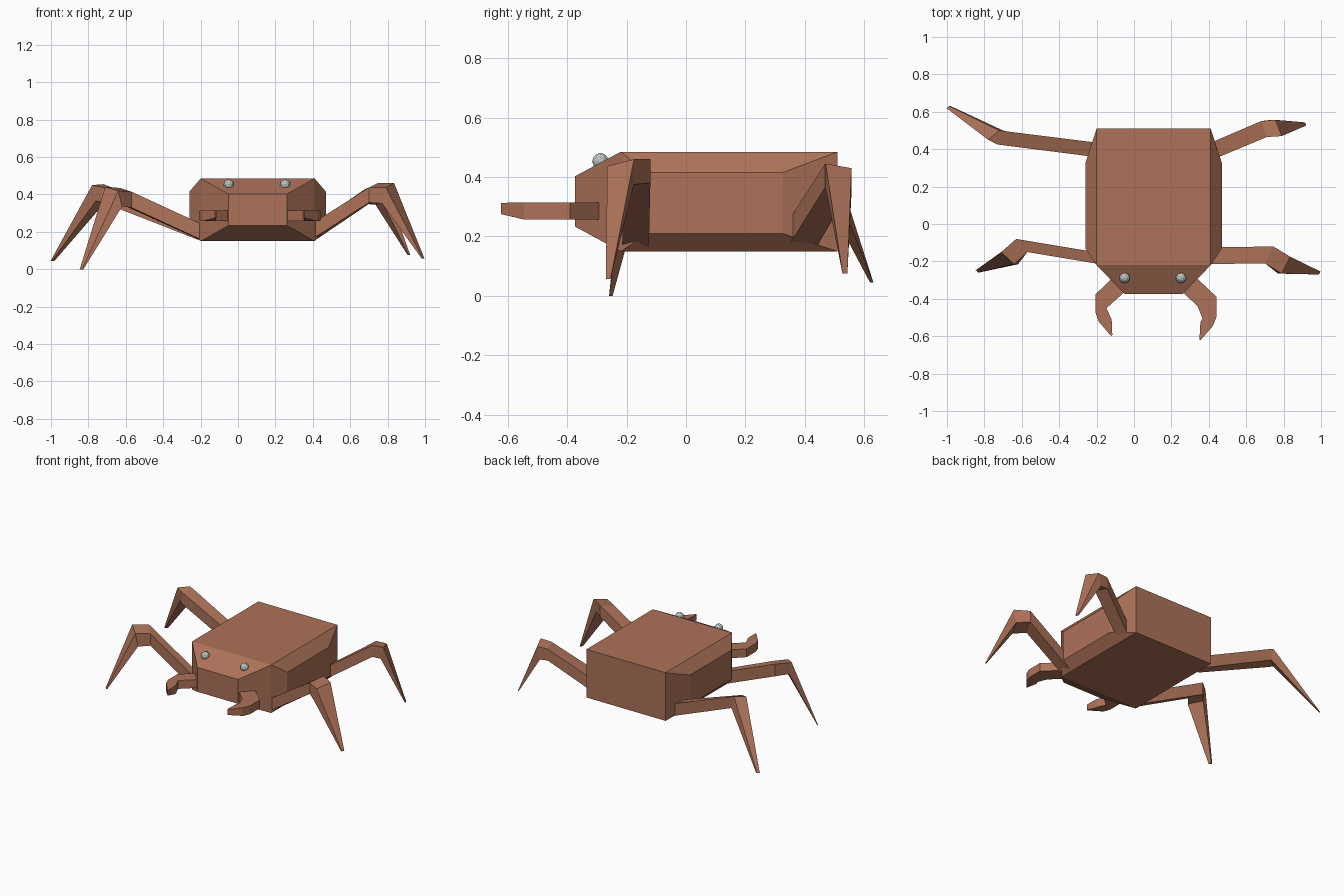
import bpy, bmesh
from mathutils import Vector

if "Cube" in bpy.data.objects:
    bpy.data.objects.remove(bpy.data.objects["Cube"])


def material(name, col):
    m = bpy.data.materials.new(name)
    m.diffuse_color = (*col, 1)
    m.use_nodes = True
    m.node_tree.nodes["Principled BSDF"].inputs["Base Color"].default_value = m.diffuse_color
    return m


shell = material("brown shell", (0.42, 0.17, 0.10))
grey = material("eye grey", (0.50, 0.55, 0.55))


def finish(name, bm, mat):
    bmesh.ops.recalc_face_normals(bm, faces=bm.faces[:])
    me = bpy.data.meshes.new(name)
    bm.to_mesh(me)
    bm.free()
    me.materials.append(mat)
    ob = bpy.data.objects.new(name, me)
    bpy.context.collection.objects.link(ob)
    return ob


def loft(name, sections, mat):
    """Join four-cornered sections into a closed tube."""
    bm = bmesh.new()
    rings = [[bm.verts.new(p) for p in s] for s in sections]
    for r, s in zip(rings, rings[1:]):
        for i in range(4):
            j = (i + 1) % 4
            bm.faces.new((r[i], r[j], s[j], s[i]))
    bm.faces.new(rings[0])
    bm.faces.new(rings[-1])
    return finish(name, bm, mat)


# Body: a box whose front and sides are extruded and tapered
CX = 0.105
lo, hi = Vector((CX - 0.305, -0.22, 0.15)), Vector((CX + 0.305, 0.51, 0.485))
bm = bmesh.new()
bmesh.ops.create_cube(bm, size=1)
for v in bm.verts:
    v.co = [lo[i] if v.co[i] < 0 else hi[i] for i in range(3)]
bm.normal_update()
for f in [f for f in bm.faces if f.normal.y < -0.9 or abs(f.normal.x) > 0.9]:
    n = f.normal.copy()
    new = bmesh.ops.extrude_face_region(bm, geom=[f])["geom"]
    bmesh.ops.delete(bm, geom=[f], context='FACES_ONLY')
    for v in [g for g in new if isinstance(g, bmesh.types.BMVert)]:
        high = v.co.z > 0.3
        if n.y < -0.9:      # snout
            v.co = (CX + (0.157 if v.co.x > CX else -0.157), -0.373,
                    0.403 if high else 0.233)
        else:               # side panels
            v.co = (v.co.x + n.x * 0.06, 0.325 if v.co.y > 0 else -0.13,
                    0.415 if high else 0.21)
finish("body", bm, shell)


# Legs: each station is edge a (x, y, top z), edge b (x, y, top z), thickness
legs = {
    "front_left_leg": [((-0.21, -0.15, 0.245), (-0.18, -0.215, 0.235), 0.085),
                       ((-0.63, -0.08, 0.435), (-0.57, -0.15, 0.415), 0.085),
                       ((-0.71, -0.15, 0.44), (-0.64, -0.215, 0.42), 0.085)],
    "front_right_leg": [((0.42, -0.125, 0.245), (0.38, -0.215, 0.235), 0.085),
                        ((0.745, -0.12, 0.46), (0.70, -0.21, 0.437), 0.08),
                        ((0.835, -0.175, 0.46), (0.79, -0.265, 0.437), 0.085)],
    "back_left_leg": [((-0.20, 0.435, 0.24), (-0.22, 0.36, 0.245), 0.085),
                      ((-0.68, 0.495, 0.44), (-0.73, 0.425, 0.44), 0.08),
                      ((-0.72, 0.50, 0.455), (-0.78, 0.45, 0.45), 0.085)],
    "back_right_leg": [((0.40, 0.43, 0.235), (0.41, 0.34, 0.245), 0.085),
                       ((0.68, 0.55, 0.43), (0.71, 0.465, 0.44), 0.08),
                       ((0.755, 0.557, 0.43), (0.79, 0.47, 0.445), 0.085)],
}
tips = {"front_left_leg": (-0.84, -0.253, 0.0), "front_right_leg": (0.993, -0.262, 0.057),
        "back_left_leg": (-0.995, 0.625, 0.045), "back_right_leg": (0.918, 0.535, 0.075)}
for name, stations in legs.items():
    secs = []
    for k, (a, b, t) in enumerate(stations):
        a, b = Vector(a), Vector(b)
        inward = 0.02 if k == 2 else 0.0
        down = Vector((-inward if a.x > 0 else inward, 0, -t))
        secs.append([a, b, b + down, a + down])
    # small blunt tip, parallel to the outer knee edge
    a, b, _ = stations[-1]
    side = (Vector(a) - Vector(b)).normalized() * 0.009
    tip = Vector(tips[name])
    side.z = 0
    inn = Vector((-0.007 if tip.x > 0 else 0.007, 0, 0))
    secs.append([tip + side, tip - side, tip - side + inn, tip + side + inn])
    loft(name, secs, shell)

# Claws: hooked strips of outer and inner points, slimmer at the tip
claws = {
    "left_claw": [((-0.095, -0.27), (-0.03, -0.345)), ((-0.205, -0.375), (-0.147, -0.45)),
                  ((-0.205, -0.475), (-0.12, -0.51)), ((-0.19, -0.52), (-0.118, -0.525)),
                  ((-0.122, -0.60), (-0.116, -0.594))],
    "right_claw": [((0.315, -0.27), (0.24, -0.345)), ((0.442, -0.39), (0.37, -0.45)),
                   ((0.442, -0.495), (0.337, -0.465)), ((0.422, -0.545), (0.355, -0.525)),
                   ((0.355, -0.622), (0.35, -0.618))],
}
claws["right_claw"][1] = ((0.442, -0.39), (0.34, -0.44))
claws["right_claw"][2] = ((0.442, -0.495), (0.366, -0.505))
for name, pairs in claws.items():
    secs = []
    for k, (o, i) in enumerate(pairs):
        z0, z1 = (0.275, 0.313) if k == 4 else (0.257, 0.315)
        secs.append([(*o, z0), (*o, z1), (*i, z1), (*i, z0)])
    loft(name, secs, shell)

# Eyes
for name, x in (("left_eye", -0.05), ("right_eye", 0.252)):
    bm = bmesh.new()
    bmesh.ops.create_icosphere(bm, subdivisions=2, radius=0.028)
    bmesh.ops.translate(bm, verts=bm.verts[:], vec=(x, -0.288, 0.453))
    finish(name, bm, grey)
